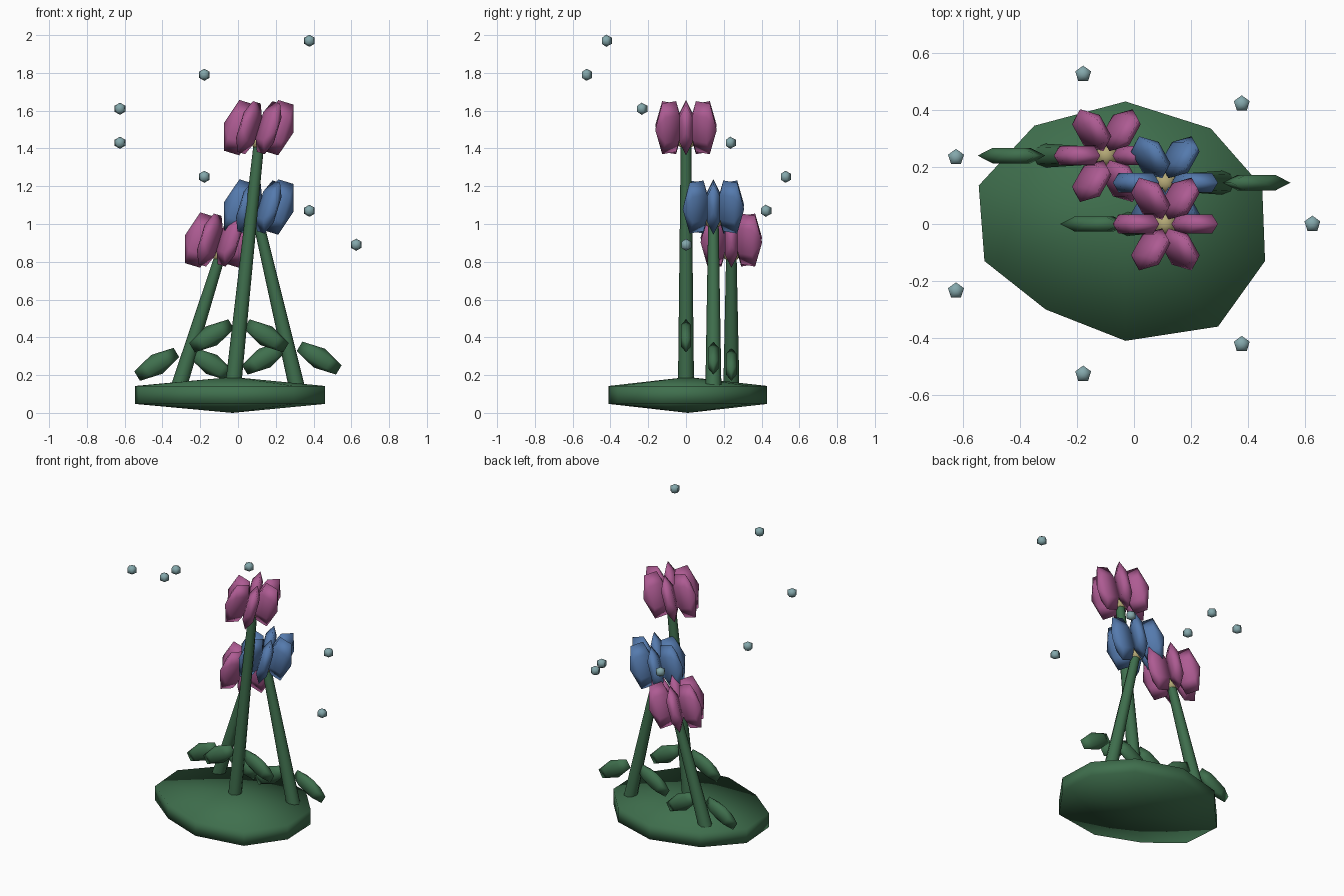
import bpy, bmesh
from math import cos, sin, pi, radians
from mathutils import Matrix, Vector

if "Cube" in bpy.data.objects:
    bpy.data.objects.remove(bpy.data.objects["Cube"], do_unlink=True)


def material(name, rgb):
    m = bpy.data.materials.new(name)
    m.use_nodes = True
    m.diffuse_color = (*rgb, 1)
    m.node_tree.nodes["Principled BSDF"].inputs["Base Color"].default_value = (*rgb, 1)
    return m


GREEN = material("leaf green", (0.05, 0.16, 0.075))
PINK = material("petal pink", (0.42, 0.105, 0.29))
BLUE = material("petal blue", (0.09, 0.195, 0.42))
YELLOW = material("pollen yellow", (0.45, 0.39, 0.18))
MIST = material("droplet teal", (0.23, 0.39, 0.41))


def finish(bm, name, mat):
    bmesh.ops.recalc_face_normals(bm, faces=bm.faces)
    for f in bm.faces:
        f.smooth = True
    me = bpy.data.meshes.new(name)
    bm.to_mesh(me)
    bm.free()
    me.materials.append(mat)
    ob = bpy.data.objects.new(name, me)
    bpy.context.collection.objects.link(ob)
    return ob


def blob(name, mat, outline, matrix):
    """Two stacked rings with a pole above and below, like a coarse ball."""
    bm = bmesh.new()
    low = [bm.verts.new((x, y, -0.5)) for x, y in outline]
    high = [bm.verts.new((x, y, 0.5)) for x, y in outline]
    bottom, top = bm.verts.new((0, 0, -1)), bm.verts.new((0, 0, 1))
    n = len(outline)
    for i in range(n):
        j = (i + 1) % n
        bm.faces.new((low[i], low[j], high[j], high[i]))
        bm.faces.new((high[i], high[j], top))
        bm.faces.new((low[j], low[i], bottom))
    bm.transform(matrix)
    return finish(bm, name, mat)


def ring(n, start=0.0):
    r = sin(pi / 3)
    return [(r * cos(start + 2 * pi * i / n), r * sin(start + 2 * pi * i / n)) for i in range(n)]


def move(x, y, z):
    return Matrix.Translation((x, y, z))


def turn(deg, axis):
    return Matrix.Rotation(radians(deg), 4, axis)


def size(x, y, z):
    return Matrix.Diagonal((x, y, z, 1))


def stem(name, start, end):
    a, b = Vector(start), Vector(end)
    d = b - a
    bm = bmesh.new()
    bmesh.ops.create_cone(bm, cap_ends=True, segments=8, radius1=0.043, radius2=0.028,
                          depth=d.length)
    bm.transform(Matrix.Translation((a + b) / 2) @ d.to_track_quat("Z", "Y").to_matrix().to_4x4())
    ob = finish(bm, name, GREEN)
    for p in ob.data.polygons:
        p.use_smooth = len(p.vertices) == 4


# Uneven ground mound
edge = [(0.0, 0.42), (-0.32, 0.335), (-0.515, 0.125), (-0.495, -0.14), (-0.28, -0.31),
        (0.0, -0.42), (0.325, -0.37), (0.49, -0.14), (0.48, 0.12), (0.3, 0.325)]
blob("ground_mound", GREEN, edge, move(-0.03, 0.01, 0.095) @ size(1, 1, 0.095))


def plant(label, mat, base_x, head_x, y, head_z, leaf_x, leaf_z):
    stem(label + "_stem", (base_x, y, 0.1), (head_x, y, head_z - 0.09))
    # Drooping pair of leaves
    for side, word in ((-1, "right"), (1, "left")):
        blob(f"{label}_{word}_leaf", GREEN, ring(6),
             move(leaf_x + side * 0.145, y, leaf_z) @ turn(side * 31, "Y")
             @ size(0.14, 0.036, 0.058))
    # Flower heart
    blob(label + "_flower_heart", YELLOW, ring(6, pi / 2),
         move(head_x, y, head_z - 0.075) @ size(0.045, 0.045, 0.045))
    # Six petals standing round the heart, all leaning the same way
    for i in range(6):
        a = i * pi / 3
        blob(f"{label}_petal_{i + 1}", mat, ring(6),
             move(head_x + 0.103 * cos(a), y + 0.103 * sin(a), head_z)
             @ turn(17, "Y") @ turn(60 * i, "Z") @ turn(90, "Y")
             @ size(0.162, 0.045, 0.085))


plant("tall", PINK, -0.03, 0.11, 0.0, 1.51, 0.005, 0.408)
plant("middle", BLUE, 0.32, 0.11, 0.145, 1.09, 0.285, 0.29)
plant("short", PINK, -0.325, -0.097, 0.24, 0.915, -0.285, 0.257)

# Rising spiral of droplets
for i in range(7):
    a = 2 * pi * i / 7
    blob(f"droplet_{i + 1}", MIST, ring(5, pi / 2),
         move(-0.032 + 0.658 * cos(a), 0.54 * sin(a), 0.89 + 0.18 * i)
         @ size(0.034, 0.034, 0.032))
